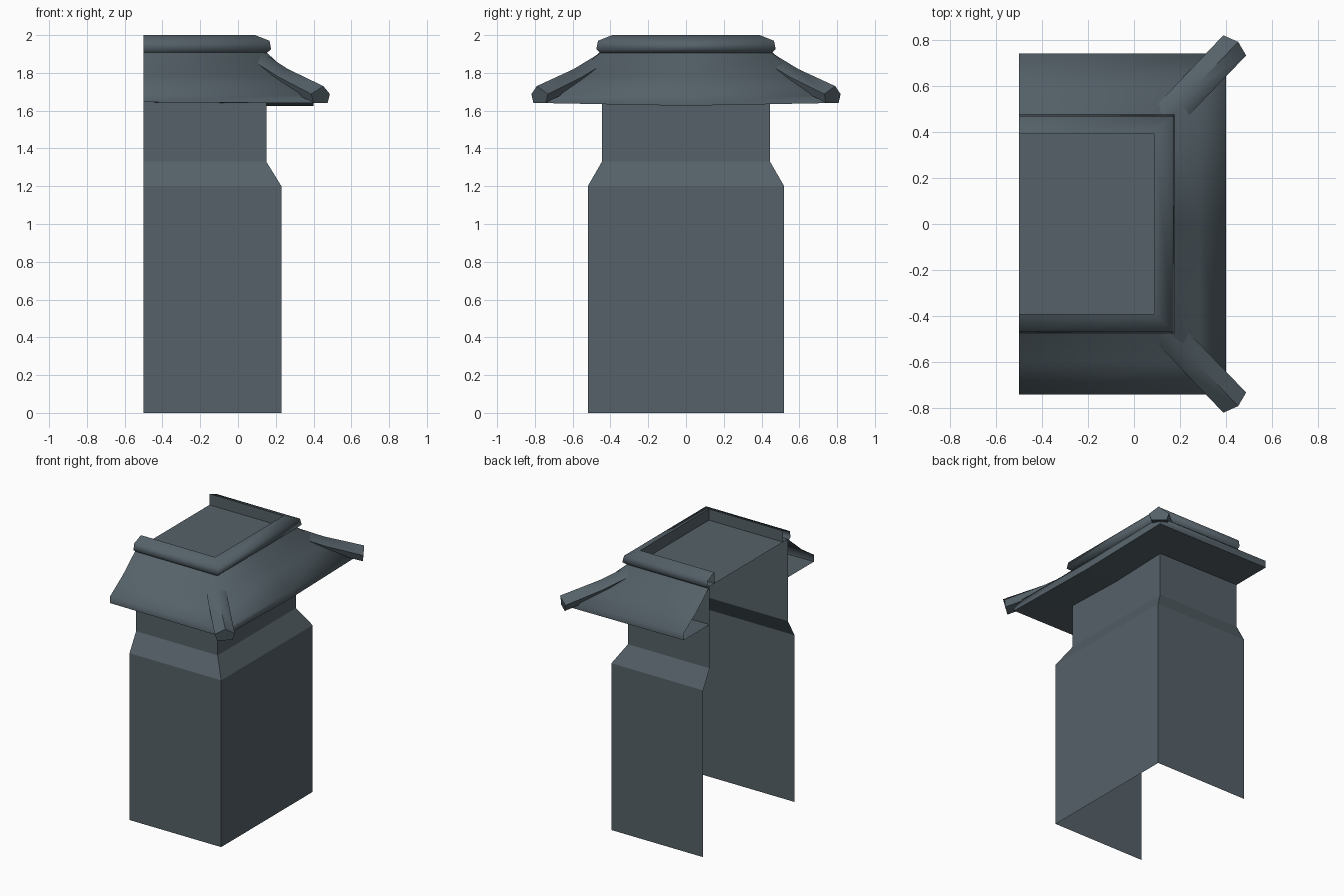
import bpy, bmesh, math

if "Cube" in bpy.data.objects:
    bpy.data.objects.remove(bpy.data.objects["Cube"])

slate = bpy.data.materials.new("dark_slate")
slate.diffuse_color = (0.09, 0.12, 0.14, 1)
slate.use_nodes = True
slate.node_tree.nodes["Principled BSDF"].inputs["Base Color"].default_value = slate.diffuse_color
LEFT = -0.5  # open end of the wall


def finish(bm, name, angle):
    me = bpy.data.meshes.new(name)
    bm.to_mesh(me)
    bm.free()
    me.materials.append(slate)
    ob = bpy.data.objects.new(name, me)
    bpy.context.collection.objects.link(ob)
    bpy.ops.object.select_all(action='DESELECT')
    ob.select_set(True)
    bpy.context.view_layer.objects.active = ob
    if angle:
        bpy.ops.object.shade_smooth_by_angle(angle=math.radians(angle))
    return ob


def skin(bm, rows):
    for a, b in zip(rows, rows[1:]):
        for j in range(len(a) - 1):
            bm.faces.new((a[j], b[j], b[j + 1], a[j + 1]))


def u_sweep(name, profile, angle=0, sag=0.0):
    """Sweep (end x, half depth y, z) round three sides, leaving the left open."""
    bm = bmesh.new()
    rows = [[bm.verts.new((LEFT, -y, z + 0.005 * bool(sag))) for x, y, z in profile],
            [bm.verts.new((x, -y, z)) for x, y, z in profile]]
    if sag:
        rows.append([bm.verts.new((x, 0, z - (sag if z < 1.75 else 0))) for x, y, z in profile])
    rows += [[bm.verts.new((x, y, z)) for x, y, z in profile],
             [bm.verts.new((LEFT, y, z + 0.005 * bool(sag))) for x, y, z in profile]]
    skin(bm, rows)
    return finish(bm, name, angle)


# Wall shell with a stepped-in shoulder
u_sweep("wall", [(0.23, 0.52, 0), (0.23, 0.52, 1.2), (0.15, 0.445, 1.33), (0.15, 0.445, 1.92)])

# Flat soffit, eave edge and sloping roof
u_sweep("soffit", [(0.15, 0.445, 1.64), (0.40, 0.74, 1.64)], 0, 0.014)
u_sweep("roof", [(0.40, 0.74, 1.64), (0.40, 0.74, 1.69), (0.285, 0.60, 1.783),
                 (0.15, 0.45, 1.91)], 65, 0.014)

# Raised rounded rim round the top
u_sweep("top_rim", [(0.15, 0.45, 1.903), (0.175, 0.475, 1.925), (0.167, 0.466, 1.97),
                    (0.09, 0.39, 2.0), (0.09, 0.39, 1.92)], 65)

# Sunken flat top panel
bm = bmesh.new()
bm.faces.new([bm.verts.new(p) for p in
              ((LEFT, -0.445, 1.92), (0.15, -0.445, 1.92), (0.15, 0.445, 1.92), (LEFT, 0.445, 1.92))])
finish(bm, "top_panel", 0)

# Hip ridges: five-sided bar following the sagging roof corner
PATH = [(0.105, 0.425, 1.885), (0.16, 0.485, 1.845), (0.265, 0.595, 1.778), (0.437, 0.775, 1.688)]
SECTION = [(-0.05, -0.047), (-0.066, 0.0), (0.0, 0.042), (0.066, 0.0), (0.05, -0.047)]  # side, up
for side, label in ((-1, "front"), (1, "back")):
    bm = bmesh.new()
    rows = []
    for i, (x, y, z) in enumerate(PATH):
        tip = 0.015 if i == len(PATH) - 1 else 0
        row = [bm.verts.new((x + s * 0.75 + (tip if u > 0.02 else 0),
                             side * (y - s * 0.66 + (tip if u > 0.02 else 0)), z + u))
               for s, u in SECTION]
        rows.append(row + row[:1])
    skin(bm, rows)
    bm.faces.new(rows[0][:-1])
    bm.faces.new(rows[-1][:-1])
    bmesh.ops.recalc_face_normals(bm, faces=bm.faces)
    finish(bm, label + "_hip_ridge", 65)
